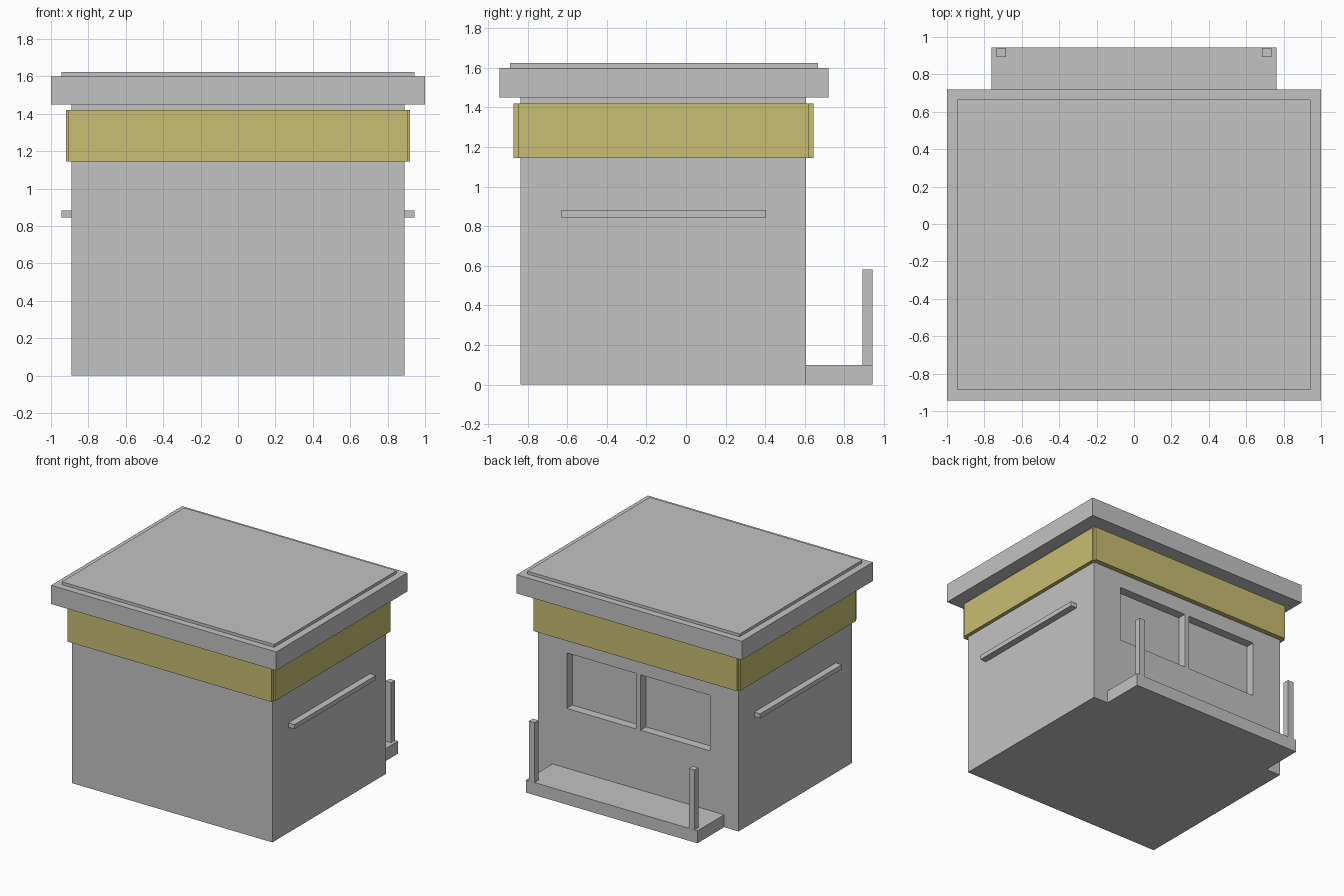
import bpy
import bmesh
from mathutils import Vector

default = bpy.data.objects.get("Cube")
if default:
    bpy.data.objects.remove(default, do_unlink=True)


def make_material(name, rgb):
    mat = bpy.data.materials.new(name)
    mat.use_nodes = True
    color = (*rgb, 1.0)
    mat.diffuse_color = color
    mat.node_tree.nodes["Principled BSDF"].inputs["Base Color"].default_value = color
    return mat


grey = make_material("light grey", (0.545, 0.545, 0.545))
yellow = make_material("mustard yellow", (0.578, 0.515, 0.17))


def add_object(name, bm, mat):
    bmesh.ops.recalc_face_normals(bm, faces=bm.faces)
    mesh = bpy.data.meshes.new(name)
    bm.to_mesh(mesh)
    bm.free()
    mesh.materials.append(mat)
    obj = bpy.data.objects.new(name, mesh)
    bpy.context.collection.objects.link(obj)
    return obj


def box_mesh(x, y, z):
    """Box from (min, max) pairs on each axis."""
    bm = bmesh.new()
    bmesh.ops.create_cube(bm, size=1)
    low, high = (Vector(v) for v in zip(x, y, z))
    for v in bm.verts:
        v.co = [a + (c + 0.5) * (b - a) for a, b, c in zip(low, high, v.co)]
    return bm


def box(name, x, y, z, mat=grey):
    return add_object(name, box_mesh(x, y, z), mat)


# Main body with two recessed windows cut into the back wall
FRONT, BACK, SIDE = -0.835, 0.605, 0.89
SILL, HEAD, JAMB, MULLION, RECESS = 0.58, 1.025, 0.635, 0.02, 0.07
body = box_mesh((-SIDE, SIDE), (FRONT, BACK), (0, 1.45))
cuts = [((x, 0, 0), (1, 0, 0)) for x in (-JAMB, -MULLION, MULLION, JAMB)]
cuts += [((0, 0, z), (0, 0, 1)) for z in (SILL, HEAD)]
for point, normal in cuts:
    bmesh.ops.bisect_plane(body, geom=body.verts[:] + body.edges[:] + body.faces[:],
                           plane_co=point, plane_no=normal)
body.normal_update()
panes = []
for face in body.faces:
    c = face.calc_center_median()
    if face.normal.y > 0.9 and SILL < c.z < HEAD and MULLION < abs(c.x) < JAMB:
        panes.append(face)
for face in bmesh.ops.extrude_discrete_faces(body, faces=panes)["faces"]:
    bmesh.ops.translate(body, verts=face.verts, vec=(0, -RECESS, 0))
add_object("body", body, grey)

# Sign band wrapping the body, with notched corners
band = bmesh.new()
x_in, x_out, y0, y1, y2, y3 = 0.905, 0.92, -0.87, -0.845, 0.62, 0.645
right_half = [(x_in, y0), (x_in, y1), (x_out, y1), (x_out, y2), (x_in, y2), (x_in, y3)]
outline = right_half + [(-x, y) for x, y in reversed(right_half)]
base = band.faces.new([band.verts.new((x, y, 1.145)) for x, y in outline])
top = bmesh.ops.extrude_face_region(band, geom=[base], use_keep_orig=True)["geom"]
bmesh.ops.translate(band, vec=(0, 0, 0.275),
                    verts=[g for g in top if isinstance(g, bmesh.types.BMVert)])
add_object("sign_band", band, yellow)

# Overhanging roof slab and its thin raised cap
box("roof_slab", (-1, 1), (-0.943, 0.72), (1.45, 1.6))
box("roof_cap", (-0.943, 0.943), (-0.888, 0.666), (1.6, 1.623))

# Step behind the windows
box("back_step", (-0.762, 0.762), (BACK, 0.943), (0, 0.1))

# Paired step posts and side rails
for side, sign in (("left", 1), ("right", -1)):
    box(side + "_post", sorted((sign * 0.685, sign * 0.736)), (0.892, 0.942), (0.1, 0.58))
    box(side + "_rail", sorted((sign * SIDE, sign * 0.943)), (-0.63, 0.405), (0.845, 0.882))
